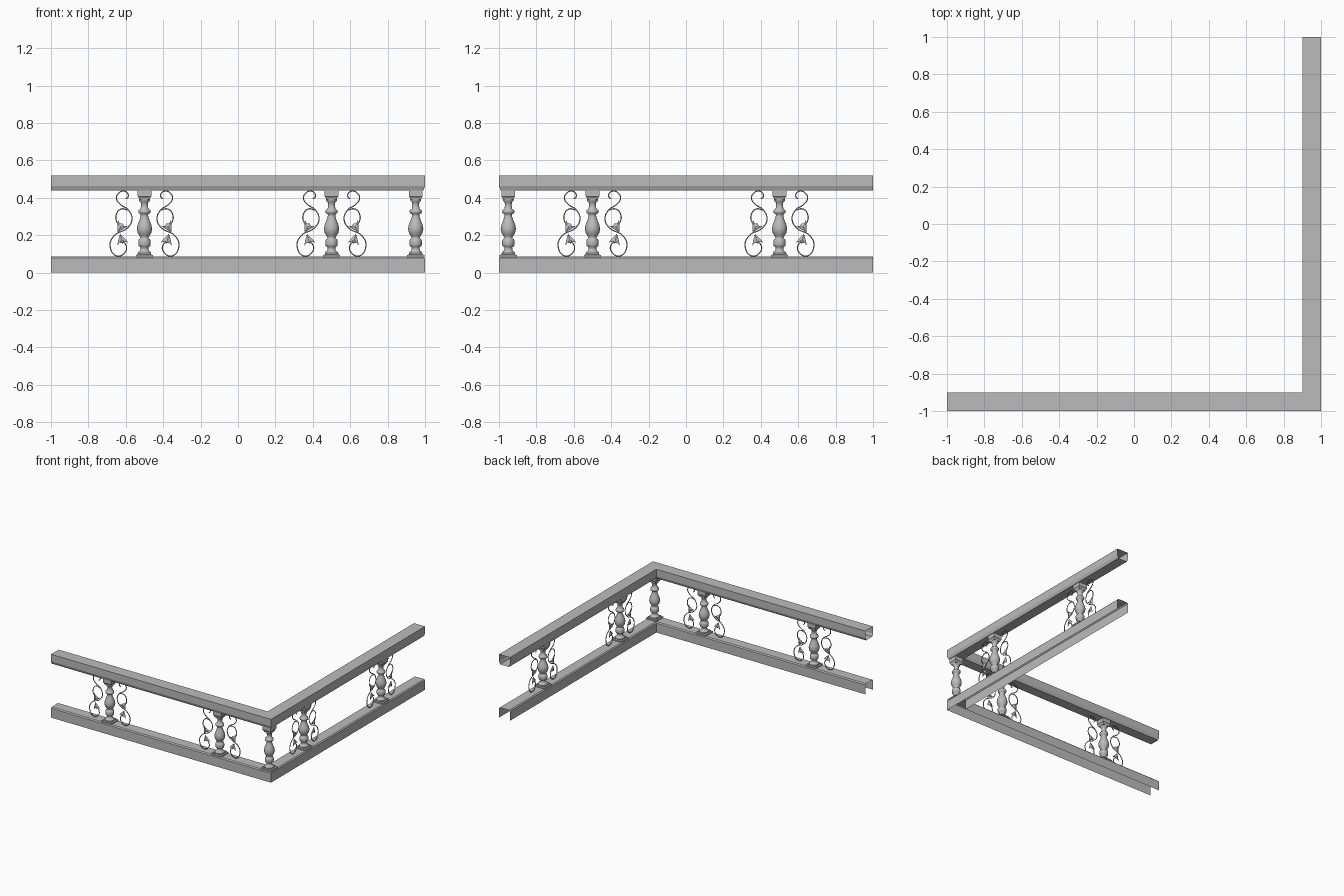
import bpy, bmesh, math
from mathutils import Matrix, Vector

cube = bpy.data.objects.get("Cube")
if cube:
    bpy.data.objects.remove(cube, do_unlink=True)

stone = bpy.data.materials.new("grey_stone")
stone.use_nodes = True
stone.diffuse_color = (0.5, 0.5, 0.5, 1)
stone.node_tree.nodes["Principled BSDF"].inputs["Base Color"].default_value = (0.5, 0.5, 0.5, 1)


def link(name, mesh, matrix=Matrix()):
    ob = bpy.data.objects.new(name, mesh)
    bpy.context.collection.objects.link(ob)
    ob.matrix_world = matrix
    return ob


def to_mesh(name, bm):
    bmesh.ops.recalc_face_normals(bm, faces=bm.faces)
    mesh = bpy.data.meshes.new(name)
    bm.to_mesh(mesh)
    bm.free()
    mesh.materials.append(stone)
    return mesh


def rail(name, profile, closed):
    """Sweep (inset, height) points round the mitred corner, ends left open."""
    bm = bmesh.new()
    rows = [[bm.verts.new(p) for p in ((-1, -1 + i, z), (1 - i, -1 + i, z), (1 - i, 1, z))]
            for i, z in profile]
    pairs = list(zip(rows, rows[1:])) + ([(rows[-1], rows[0])] if closed else [])
    for a, b in pairs:
        for k in range(2):
            bm.faces.new((a[k], a[k + 1], b[k + 1], b[k]))
    link(name, to_mesh(name, bm))


def stack(bm, profile, sides, turn=0.0):
    """Capped column from (radius, height) points."""
    rings = []
    for r, z in profile:
        rings.append([bm.verts.new((r * math.cos(turn + math.tau * k / sides),
                                    r * math.sin(turn + math.tau * k / sides), z))
                      for k in range(sides)])
    for a, b in zip(rings, rings[1:]):
        for k in range(sides):
            f = bm.faces.new((a[k], a[k - 1], b[k - 1], b[k]))
            f.smooth = sides > 4
    bm.faces.new(rings[0])
    bm.faces.new(rings[-1])


def square(bm, profile):
    stack(bm, [(w * math.sqrt(2), z) for w, z in profile], 4, math.pi / 4)


# Rails
rail("top_rail", [(0, .52), (0, .462), (.009, .44), (.091, .44), (.1, .462), (.1, .52)], True)
rail("bottom_rail", [(0, 0), (0, .077), (.008, .085), (.092, .085), (.1, .077), (.1, 0)], False)

# Baluster: square foot and cap around a turned shaft
bm = bmesh.new()
square(bm, [(.046, .084), (.046, .094), (.036, .097), (.036, .104)])
square(bm, [(.029, .39), (.031, .40), (.037, .408), (.037, .441)])
stack(bm, [(.036, .104), (.031, .112), (.022, .118), (.021, .136), (.031, .142), (.033, .15),
           (.033, .17), (.03, .178), (.02, .184), (.026, .195), (.036, .212), (.041, .232),
           (.037, .255), (.027, .28), (.02, .302), (.02, .312), (.031, .318), (.033, .326),
           (.031, .334), (.021, .34), (.018, .36), (.02, .376), (.029, .384), (.029, .392)], 20)
baluster = to_mesh("baluster", bm)

# Wrought scroll: a long S with a side tendril
main = [(.1, .395), (.088, .404), (.09, .424), (.112, .436), (.138, .425), (.15, .397), (.133, .368),
        (.085, .334), (.067, .286), (.09, .24), (.163, .197), (.184, .142), (.147, .089),
        (.1, .115), (.098, .145), (.12, .17)]
tendril = [(.085, .334), (.126, .34), (.152, .307), (.147, .27), (.128, .248)]
curve = bpy.data.curves.new("scroll_path", "CURVE")
curve.dimensions = "3D"
curve.bevel_depth = .0035
curve.bevel_resolution = 1
curve.resolution_u = 5
for path in (main, tendril):
    s = curve.splines.new("BEZIER")
    s.bezier_points.add(len(path) - 1)
    for point, (x, z) in zip(s.bezier_points, path):
        point.co = (x, 0, z)
        point.handle_left_type = point.handle_right_type = "AUTO"
path_object = link("scroll_path", curve)
bpy.context.view_layer.update()
wire = bpy.data.meshes.new_from_object(path_object.evaluated_get(bpy.context.evaluated_depsgraph_get()))
bpy.data.objects.remove(path_object, do_unlink=True)
bm = bmesh.new()
bm.from_mesh(wire)
for f in bm.faces:
    f.smooth = True
    f.material_index = 0


def leaf(x, z, angle):
    """Three-lobed leaf, domed on both sides."""
    outline = [(-.6, 0), (-.35, .45), (-.75, 1), (.1, .6), (1.1, 0), (.1, -.6), (-.75, -1), (-.35, -.45)]
    rot = Matrix.Rotation(angle, 2)
    pts = [rot @ Vector(p) * .031 for p in outline]
    rim = [bm.verts.new((x + p.x, 0, z + p.y)) for p in pts]
    for side in (-.007, .007):
        mid = bm.verts.new((x, side, z))
        for k in range(len(rim)):
            bm.faces.new((rim[k - 1], rim[k], mid))


leaf(.126, .246, math.radians(-60))
leaf(.122, .174, math.radians(75))
scroll = to_mesh("scroll", bm)

# Place the posts; the corner post has no scrolls
link("corner_baluster", baluster, Matrix.Translation((.95, -.95, 0)))
for arm, spot, turn in (("front", lambda t: (t, -.95, 0), 0), ("right", lambda t: (.95, t, 0), math.pi / 2)):
    for n, t in enumerate((-.5, .5), 1):
        base = Matrix.Translation(spot(t)) @ Matrix.Rotation(turn, 4, "Z")
        link(f"{arm}_baluster_{n}", baluster, base)
        link(f"{arm}_scroll_{n}_a", scroll, base)
        link(f"{arm}_scroll_{n}_b", scroll, base @ Matrix.Rotation(math.pi, 4, "Z"))
